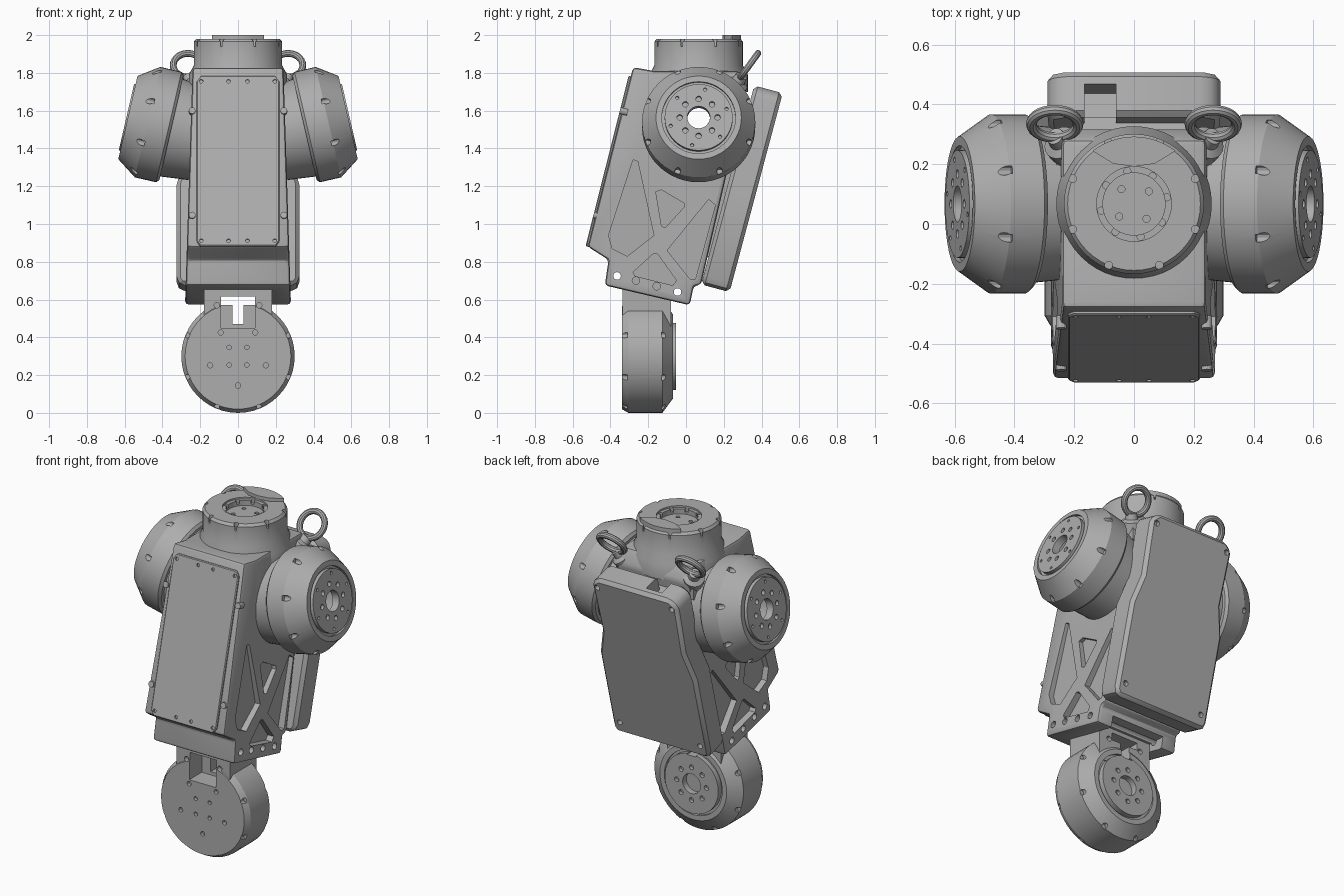
import bpy, bmesh, math
from mathutils import Matrix, Vector

cube = bpy.data.objects.get("Cube")
if cube:
    bpy.data.objects.remove(cube)

grey = bpy.data.materials.new("machined_grey")
grey.use_nodes = True
grey.diffuse_color = (0.42, 0.42, 0.42, 1)
grey.node_tree.nodes["Principled BSDF"].inputs["Base Color"].default_value = (0.42, 0.42, 0.42, 1)


def frame(x, y, z, at=(0, 0, 0)):
    m = Matrix((x, y, z)).transposed().to_4x4()
    m.translation = at
    return m


def along(axis, at):
    m = Vector(axis).to_track_quat('Z', 'Y').to_matrix().to_4x4()
    m.translation = at
    return m


def finish(name, bm, m=Matrix()):
    bmesh.ops.transform(bm, matrix=m, verts=bm.verts)
    bmesh.ops.recalc_face_normals(bm, faces=bm.faces)
    me = bpy.data.meshes.new(name)
    bm.to_mesh(me)
    bm.free()
    ob = bpy.data.objects.new(name, me)
    bpy.context.collection.objects.link(ob)
    me.materials.append(grey)
    return ob


def prism(name, pts, d0, d1, m=Matrix()):
    bm = bmesh.new()
    a, b = [[bm.verts.new((p[0], p[1], d)) for p in pts] for d in (d0, d1)]
    bm.faces.new(a)
    bm.faces.new(b)
    for i in range(len(pts)):
        j = (i + 1) % len(pts)
        bm.faces.new((a[i], a[j], b[j], b[i]))
    return finish(name, bm, m)


def box(name, lo, hi, m=Matrix()):
    return prism(name, [(lo[0], lo[1]), (hi[0], lo[1]), (hi[0], hi[1]), (lo[0], hi[1])], lo[2], hi[2], m)


def lathe(name, profile, m, closed=False, n=48):
    bm = bmesh.new()
    vs = [bm.verts.new((r, 0, t)) for r, t in profile]
    es = [bm.edges.new(p) for p in zip(vs, vs[1:])]
    if closed:
        es.append(bm.edges.new((vs[-1], vs[0])))
    bmesh.ops.spin(bm, geom=vs + es, cent=(0, 0, 0), axis=(0, 0, 1), angle=math.tau, steps=n)
    bmesh.ops.remove_doubles(bm, verts=bm.verts, dist=0.0005)
    return finish(name, bm, m)


def pegs(name, spots, r, d0, d1, m, sides=12):
    bm = bmesh.new()
    for a, b in spots:
        bmesh.ops.create_cone(bm, cap_ends=True, segments=sides, radius1=r, radius2=r, depth=d1 - d0,
                              matrix=Matrix.Translation((a, b, (d0 + d1) / 2)))
    return finish(name, bm, m)


def apply(ob, mod):
    bpy.context.view_layer.objects.active = ob
    bpy.ops.object.modifier_apply(modifier=mod.name)


def combine(ob, other, op='DIFFERENCE'):
    mod = ob.modifiers.new("cut", 'BOOLEAN')
    mod.operation, mod.solver, mod.object = op, 'EXACT', other
    apply(ob, mod)
    bpy.data.objects.remove(other)


def bevel(ob, width, segments=1):
    mod = ob.modifiers.new("bevel", 'BEVEL')
    mod.width, mod.segments, mod.limit_method = width, segments, 'ANGLE'
    apply(ob, mod)


def drill(ob, spots, r, d0, d1, m, sides=12):
    combine(ob, pegs("drill", spots, r, d0, d1, m, sides))


def ring(n, r, start=0.0):
    return [(r * math.cos(start + math.tau * i / n), r * math.sin(start + math.tau * i / n)) for i in range(n)]


side = frame((0, 1, 0), (0, 0, 1), (1, 0, 0))

# Leaning torso, slightly narrower towards the top
torso = prism("torso", [(-.28, 1.83), (-.52, .88), (-.41, .81), (-.43, .675), (.02, .57), (.04, .67),
                        (.08, .68), (.32, 1.72), (.28, 1.81), (-.17, 1.81)], -1, 1, side)
for v in torso.data.vertices:
    v.co.x *= .27 - .032 * (v.co.z - .9)
bevel(torso, .018, 2)
pockets = [[(-.41, .94), (-.28, 1.34), (-.255, 1.33), (-.17, .94), (-.31, .83), (-.39, .87)],
           [(-.16, 1.17), (-.13, 1.18), (-.01, 1.11), (-.01, 1.09), (-.11, .98), (-.13, .99)],
           [(.12, 1.13), (.155, 1.1), (.05, .71), (.02, .71), (-.1, .86)],
           [(-.17, .845), (-.15, .84), (-.05, .7), (-.07, .675), (-.27, .725), (-.28, .745)]]
for pts in pockets:
    for s in (1, -1):
        combine(torso, prism("pocket", pts, s * .235, s * .5, side))
combine(torso, box("fork_gap", (-.18, -1, .4), (.18, 1, .64)))
drill(torso, [(-.365, .725), (-.265, .7), (-.155, .67), (-.045, .64)], .02, -.5, .5, side)
drill(torso, [(.067, 1.566)], .06, -.5, .5, side, 24)

# Front cover plate with screws and side clips
front = frame((1, 0, 0), (0, .245, .97), (0, -.97, .245), (0, -.52, .88))
w = .22
cover = prism("front_cover", [(-w + .02, 0), (w - .02, 0), (w, .03), (w, .9), (w - .02, .93),
                              (-w + .02, .93), (-w, .9), (-w, .03)], -.02, .012, front)
bevel(cover, .005)
drill(cover, [(s * x, y) for s in (1, -1) for x in (.05, .195) for y in (.03, .9)], .01, 0, .05, front)
pegs("cover_clips", [(s * .243, y) for s in (1, -1) for y in (.17, .74)], .018, -.03, .012, front)

# Back pack
back = frame((-1, 0, 0), (0, .258, .966), (0, .966, -.258), (0, .08, .68))
half = [(.24, 1.09), (.29, 1.05), (.28, .72), (.325, .55), (.325, .03), (.3, 0)]
pack = prism("back_pack", half + [(-x, y) for x, y in reversed(half)], 0, .156, back)
bevel(pack, .02)
combine(pack, prism("notch", [(.06, 1.2), (.06, .97), (.165, .97), (.165, 1.2)], -.01, .11, back))
drill(pack, [(s * x, y) for s in (1, -1) for x, y in ((.25, 1.03), (.27, .08))], .016, .13, .2, back)
box("pack_mount", (-.2, .15, -.06), (.2, 1, .02), back)

# Neck drum with rim notches and raised rear segment
at_neck = Matrix.Translation((0, .067, 0))
neck = lathe("neck_drum", [(0, 1.7), (.26, 1.7), (.26, 1.79), (.234, 1.84), (.234, 1.965), (.222, 1.98),
                           (.125, 1.98), (.125, 1.97), (.104, 1.97), (.104, 1.94), (0, 1.94)], at_neck)
drill(neck, ring(8, .222, math.pi / 8), .013, 1.94, 2.1, at_neck)
drill(neck, ring(8, .112, .2), .012, 1.95, 2.1, at_neck)
drill(neck, ring(4, .065, .7), .012, 1.92, 2.1, at_neck)
arc = [(.225 * math.cos(math.radians(a)), .225 * math.sin(math.radians(a))) for a in range(52, 129, 4)]
prism("neck_rear_segment", arc + [(-.07, .135), (0, .125), (.07, .135)], 1.96, 2.0, at_neck)

# Shoulder drives, hollow and tilted upwards
tilt = math.radians(13)
for s, label in ((1, "left"), (-1, "right")):
    m = along((s * math.cos(tilt), 0, math.sin(tilt)), (s * .352, .067, 1.51))
    drum = lathe(label + "_shoulder_drive",
                 [(.16, -.15), (.25, -.15), (.265, 0), (.285, 0), (.30, .015), (.30, .13), (.226, .237),
                  (.195, .237), (.195, .22), (.18, .22), (.18, .245), (.06, .245), (.06, .2), (.16, .2)],
                 m, True)
    drill(drum, ring(8, .292, math.pi / 8), .016, .12, .3, m)
    drill(drum, ring(8, .1), .015, .225, .3, m)
    drill(drum, ring(6, .155, .3), .009, .23, .3, m)

    # Lifting eyes
    lean = Matrix.Translation((s * .265, .335, 1.84)) @ Matrix.Rotation(math.radians(54), 4, 'X')
    bpy.ops.mesh.primitive_torus_add(major_radius=.078, minor_radius=.018, major_segments=28, minor_segments=10)
    eye = bpy.context.object
    eye.name = label + "_lifting_eye"
    eye.matrix_world = lean
    eye.data.materials.append(grey)
    foot = Vector((s * .225, .25, 1.71))
    tip = lean @ Vector((0, -.07, 0))
    span = (tip - foot).length
    lathe(label + "_eye_stem", [(0, -.03), (.06, -.03), (.06, span * .5), (.035, span * .65), (.03, span), (0, span)],
          along(tip - foot, foot), n=20)
    box(label + "_eye_lug", (min(s * .12, s * .26), .16, 1.62), (max(s * .12, s * .26), .3, 1.72))

# Lower drive: disc, upright and window
low = frame((-1, 0, 0), (0, 0, 1), (0, 1, 0), (0, -.34, .3))
disc = lathe("lower_drive", [(0, 0), (.28, 0), (.30, .035), (.30, .215), (.225, .27), (.195, .27), (.195, .255),
                             (.18, .255), (.18, .287), (.06, .287), (.06, .25), (0, .25)], low)
combine(disc, box("upright", (-.18, -.335, .42), (.18, -.08, .72)), 'UNION')
combine(disc, box("window", (-.09, -1, .57), (.09, 1, .615)))
combine(disc, box("window_slot", (-.03, -1, .47), (.03, 1, .58)))
combine(disc, box("window_recess", (-.09, -1, .45), (.09, -.22, .6)))
drill(disc, ring(8, .292, math.pi / 8), .015, -.1, .03, low)
drill(disc, ring(8, .292, math.pi / 8), .016, .21, .4, low)
drill(disc, ring(5, .155, -math.pi / 2), .014, -.1, .02, low)
drill(disc, ring(4, .066, math.pi / 4), .012, -.1, .02, low)
drill(disc, ring(8, .1), .015, .265, .4, low)

# Smooth round parts, keep edges crisp
for ob in bpy.context.scene.objects:
    ob.select_set(ob.type == 'MESH')
bpy.context.view_layer.objects.active = torso
bpy.ops.object.shade_smooth_by_angle(angle=math.radians(28))
